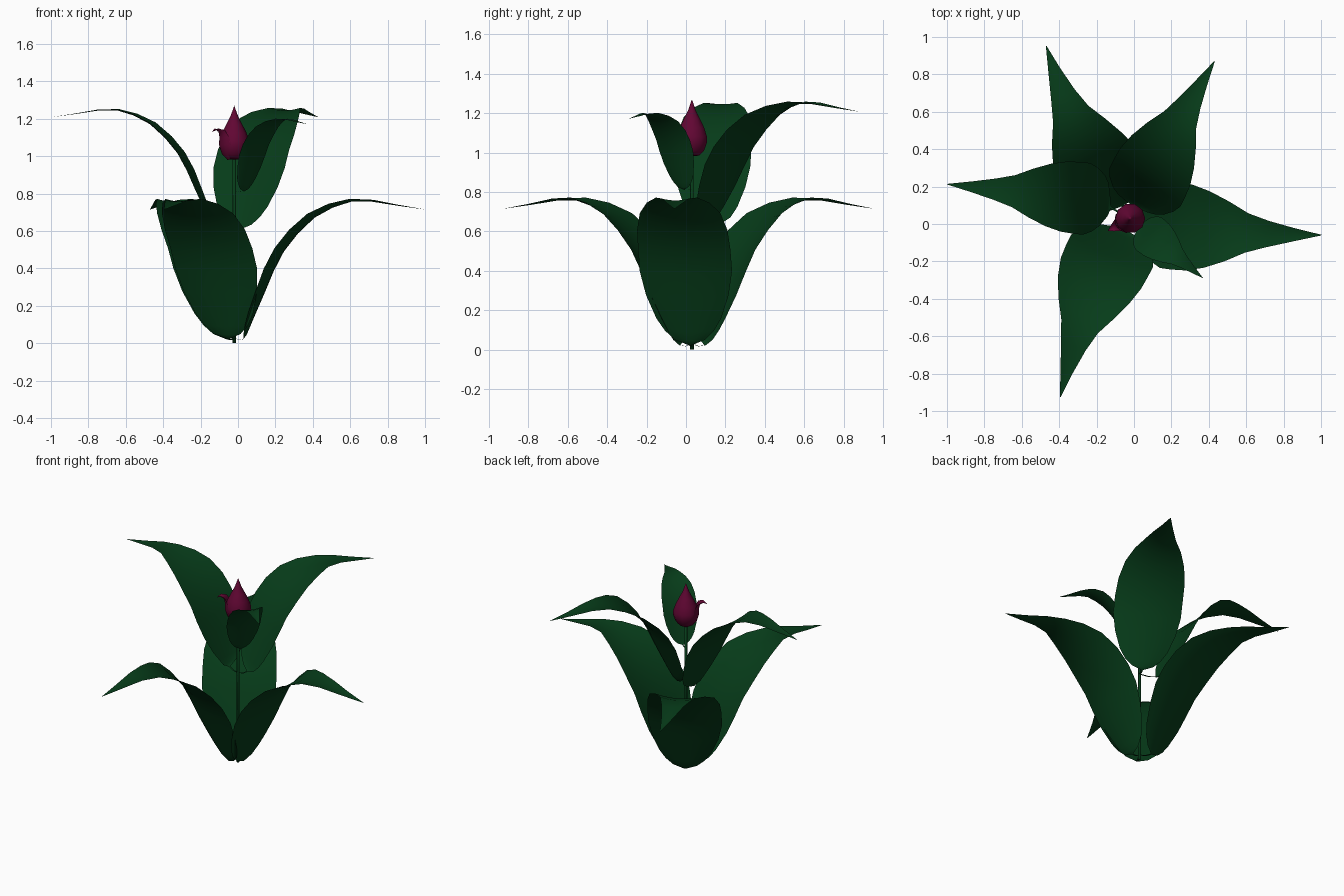
import bpy, bmesh
from math import cos, sin, pi, radians, hypot

if "Cube" in bpy.data.objects:
    bpy.data.objects.remove(bpy.data.objects["Cube"])

CX, CY = -0.02, 0.03  # stem axis


def material(name, rgb):
    m = bpy.data.materials.new(name)
    m.diffuse_color = (*rgb, 1)
    m.use_nodes = True
    m.node_tree.nodes["Principled BSDF"].inputs["Base Color"].default_value = m.diffuse_color
    return m


GREEN = material("leaf_green", (0.002, 0.045, 0.01))
MAROON = material("bud_maroon", (0.12, 0.002, 0.033))


def finish(name, bm, mat):
    me = bpy.data.meshes.new(name)
    bm.to_mesh(me)
    bm.free()
    me.materials.append(mat)
    for p in me.polygons:
        p.use_smooth = True
    ob = bpy.data.objects.new(name, me)
    bpy.context.collection.objects.link(ob)
    return ob


# Midrib of a leaf: reach, height, half width
LEAF = [(0, .03, .007), (.025, .017, .007), (.05, .022, .007), (.066, .045, .075),
        (.085, .09, .125), (.11, .15, .165), (.16, .265, .21), (.21, .385, .235),
        (.265, .49, .235), (.34, .585, .23), (.43, .67, .205), (.53, .725, .16),
        (.63, .757, .105), (.74, .757, .07), (.88, .735, .035), (1.025, .715, .002)]


def blade(name, path, angle, base, mat, size=(1, 1, 1), cup=.14, seg=8,
          shift=0, side=0, out=0):
    """Sheet swept along a midrib, edges cupped to the stem. shift moves the blade in y,
    side bows it sideways, out lengthens the stalk while the tip stays in place."""
    end = path[-1][0]
    pts = [(r * size[0] + out * min(1, r / .05) * (1 - r / end), z * size[1], w * size[2])
           for r, z, w in path]
    a = radians(angle)
    bm = bmesh.new()
    rows = []
    for i, (r, z, w) in enumerate(pts):
        p, q = pts[max(i - 1, 0)], pts[min(i + 1, len(pts) - 1)]
        tr, tz = q[0] - p[0], q[1] - p[1]
        n = hypot(tr, tz)
        f = path[i][0] / end
        dy = shift * min(1, f * 12)
        bow = side * sin(pi * f)
        row = []
        for k in range(seg + 1):
            u = 2 * k / seg - 1
            d = cup * w * u * u
            rr, zz, s = r - d * tz / n, z + d * tr / n, u * w + bow
            row.append(bm.verts.new((CX + rr * cos(a) - s * sin(a),
                                     CY + dy + rr * sin(a) + s * cos(a), base + zz)))
        rows.append(row)
    for A, B in zip(rows, rows[1:]):
        for k in range(seg):
            bm.faces.new((A[k], B[k], B[k + 1], A[k + 1]))
    return finish(name, bm, mat)


def lathe(name, profile, sides, mat):
    bm = bmesh.new()
    rings = [[bm.verts.new((CX + r * cos(2 * pi * k / sides),
                            CY + r * sin(2 * pi * k / sides), z))
              for k in range(sides)] for r, z in profile]
    for A, B in zip(rings, rings[1:]):
        for k in range(sides):
            j = (k + 1) % sides
            bm.faces.new((A[k], A[j], B[j], B[k]))
    bmesh.ops.remove_doubles(bm, verts=bm.verts, dist=1e-5)
    return finish(name, bm, mat)


# Stem
lathe("stem", [(0, 0), (.01, 0), (.009, .6), (.009, 1.0), (0, 1.0)], 8, GREEN)

# Lower whorl of three large leaves
for part, ang, side, out in (("right", -5, -.025, .0), ("back", 116, .045, .03),
                             ("front", -111.4, -.045, .02)):
    blade(f"lower_leaf_{part}", LEAF, ang, 0.0, GREEN, side=side, out=out)

# Upper whorl: two large leaves and a small one
blade("upper_leaf_left", LEAF, 174, .59, GREEN, (.96, .865, .82), cup=.08,
      shift=.08, out=.06)
blade("upper_leaf_back", LEAF, 61.8, .59, GREEN, (.93, .865, .92), side=.015, out=.02)
blade("small_leaf", LEAF, -39.4, .80, GREEN, (.49, .52, .47), out=.045)

# Closed flower bud
lathe("bud", [(0, .98), (.04, .985), (.065, 1.01), (.08, 1.05), (.08, 1.08),
              (.066, 1.125), (.043, 1.17), (.022, 1.21), (.009, 1.245), (0, 1.27)],
      10, MAROON)

# Outer petal curling away from the bud
blade("outer_petal", [(.04, .98, .02), (.068, 1.01, .05), (.084, 1.06, .06),
                      (.083, 1.1, .05), (.09, 1.128, .035), (.11, 1.14, .018),
                      (.135, 1.13, .001)], -151, 0, MAROON, cup=.5)
